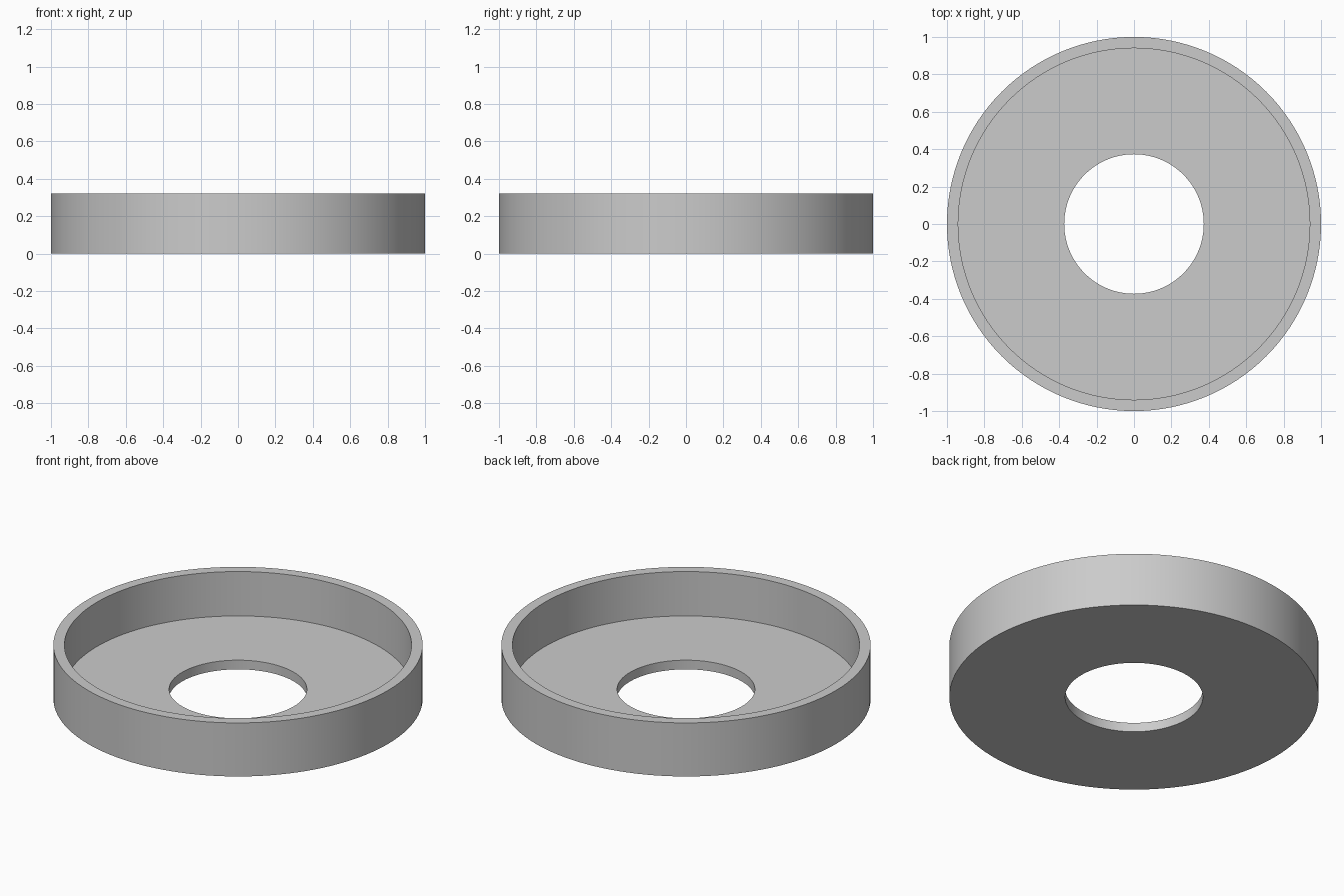
import bpy
import bmesh
import math

cube = bpy.data.objects.get("Cube")
if cube:
    bpy.data.objects.remove(cube, do_unlink=True)

SEGMENTS = 128
OUTER, INNER, HOLE = 1.0, 0.94, 0.373
HEIGHT, FLOOR = 0.32, 0.055

# Plain grey finish
grey = bpy.data.materials.new("light_grey")
grey.use_nodes = True
colour = (0.6, 0.6, 0.6, 1)
grey.diffuse_color = colour
grey.node_tree.nodes["Principled BSDF"].inputs["Base Color"].default_value = colour

# Cross-section of the tray: floor with a central hole, and an upright rim
profile = [(HOLE, 0), (OUTER, 0), (OUTER, HEIGHT),
           (INNER, HEIGHT), (INNER, FLOOR), (HOLE, FLOOR)]

# Revolve the closed cross-section about the vertical axis
bm = bmesh.new()
verts = [bm.verts.new((r, 0, z)) for r, z in profile]
edges = [bm.edges.new((v, verts[(i + 1) % len(verts)])) for i, v in enumerate(verts)]
bmesh.ops.spin(bm, geom=verts + edges, cent=(0, 0, 0), axis=(0, 0, 1),
               angle=math.tau, steps=SEGMENTS, use_merge=False)
bmesh.ops.remove_doubles(bm, verts=bm.verts, dist=0.0001)
bmesh.ops.recalc_face_normals(bm, faces=bm.faces)

mesh = bpy.data.meshes.new("ring_tray")
bm.to_mesh(mesh)
bm.free()
mesh.materials.append(grey)

tray = bpy.data.objects.new("ring_tray", mesh)
bpy.context.collection.objects.link(tray)

# Smooth round walls with crisp rims
bpy.ops.object.select_all(action="DESELECT")
tray.select_set(True)
bpy.context.view_layer.objects.active = tray
bpy.ops.object.shade_smooth_by_angle(angle=math.radians(30))
